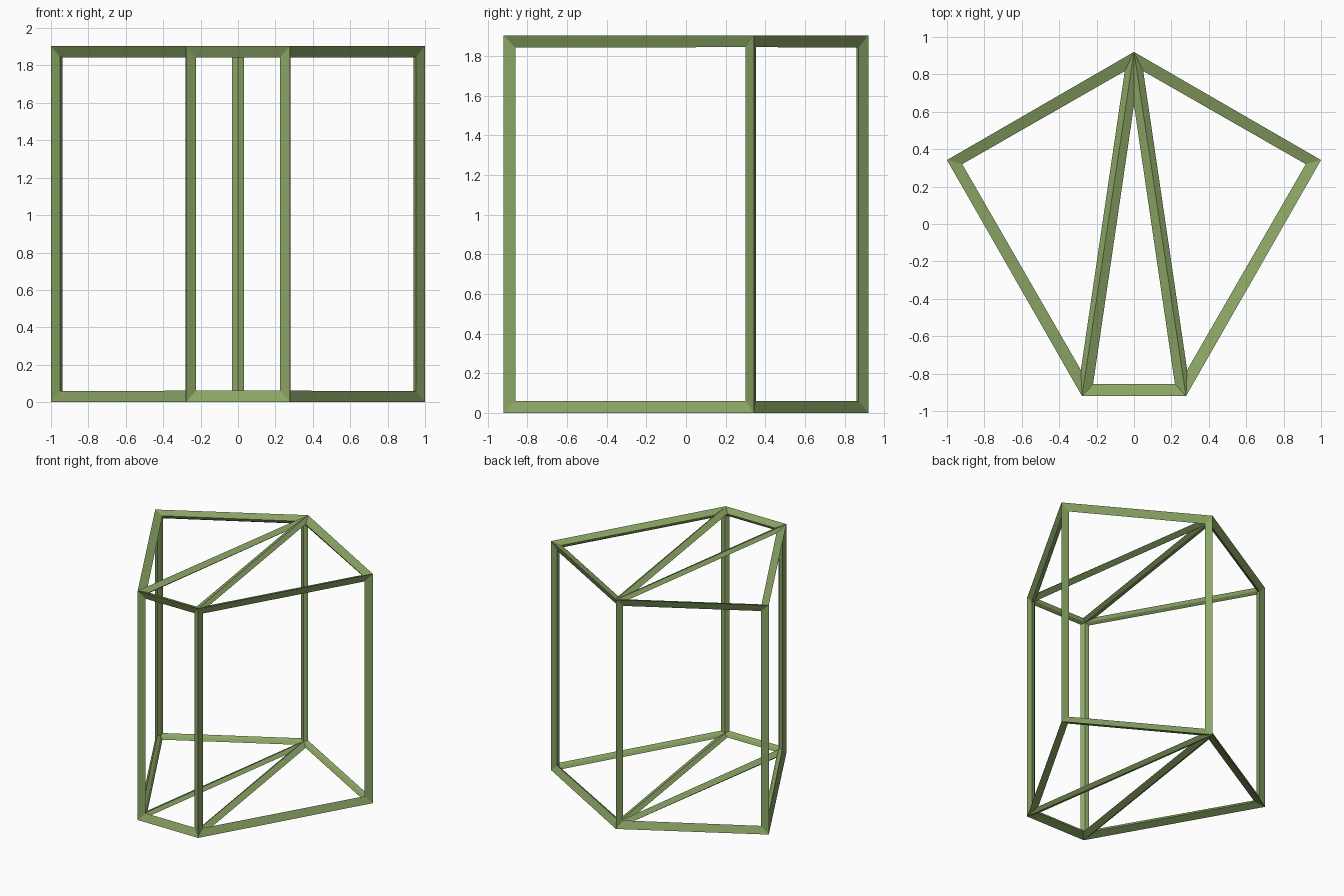
import bpy, bmesh

if "Cube" in bpy.data.objects:
    bpy.data.objects.remove(bpy.data.objects["Cube"])

HEIGHT = 1.904
BAR = 0.076

# Pentagon outline, counter-clockwise, starting at the back point
outline = [(0, 0.92), (-1, 0.342), (-0.278, -0.92), (0.278, -0.92), (1, 0.342)]

# Closed prism whose caps are split into a fan from the back point
bm = bmesh.new()
low = [bm.verts.new((x, y, 0)) for x, y in outline]
high = [bm.verts.new((x, y, HEIGHT)) for x, y in outline]
n = len(outline)
for i in range(n):
    j = (i + 1) % n
    bm.faces.new((low[i], low[j], high[j], high[i]))
for i in range(1, n - 1):
    bm.faces.new((high[0], high[i], high[i + 1]))
    bm.faces.new((low[0], low[i + 1], low[i]))
bmesh.ops.recalc_face_normals(bm, faces=bm.faces)

mesh = bpy.data.meshes.new("prism_frame")
bm.to_mesh(mesh)
bm.free()
frame = bpy.data.objects.new("prism_frame", mesh)
bpy.context.collection.objects.link(frame)

# Green paint
green = bpy.data.materials.new("green")
green.diffuse_color = (0.26, 0.38, 0.13, 1)
green.use_nodes = True
green.node_tree.nodes["Principled BSDF"].inputs["Base Color"].default_value = green.diffuse_color
mesh.materials.append(green)

# Turn every edge into a mitred bar lying inside the prism
wire = frame.modifiers.new("bars", 'WIREFRAME')
wire.thickness = BAR
wire.offset = -1
wire.use_even_offset = True
wire.use_relative_offset = False
wire.use_replace = True
